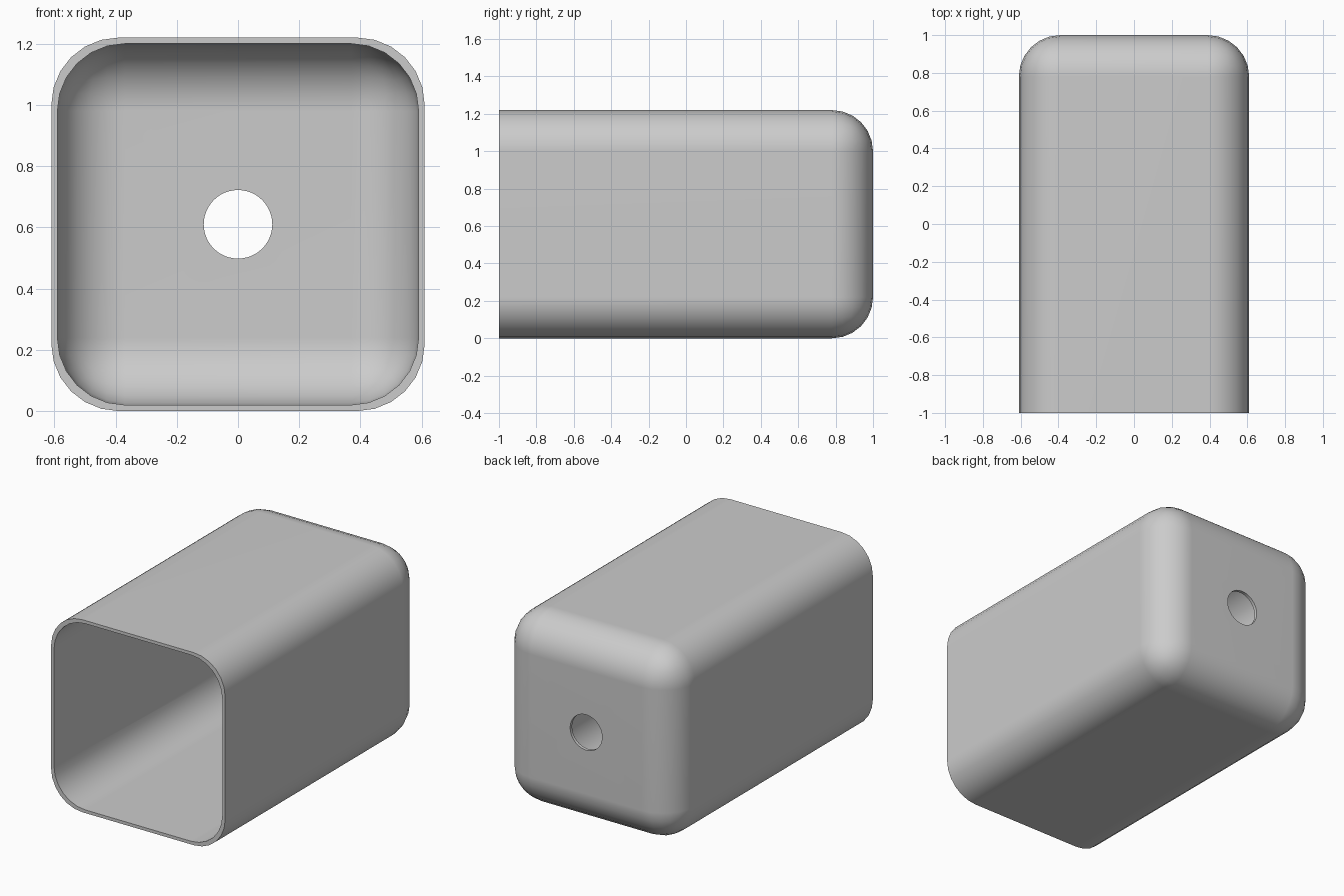
import bpy, bmesh, math
from mathutils import Matrix, Vector

if "Cube" in bpy.data.objects:
    bpy.data.objects.remove(bpy.data.objects["Cube"])

W, H, R, T = 0.61, 1.22, 0.22, 0.02   # half width, height, corner radius, wall


def rounded_box(name, half, y0, y1, radius):
    """Box with every edge rounded except those around its front end."""
    bm = bmesh.new()
    size = Vector((2 * half, y1 - y0, 2 * half))
    place = Matrix.Translation((0, (y0 + y1) / 2, H / 2)) @ Matrix.Diagonal(size.to_4d())
    bmesh.ops.create_cube(bm, size=1, matrix=place)
    edges = [e for e in bm.edges if any(v.co.y > y0 + 0.01 for v in e.verts)]
    bmesh.ops.bevel(bm, geom=edges, offset=radius, segments=6, profile=0.5, affect='EDGES')
    return add_object(name, bm)


def add_object(name, bm):
    mesh = bpy.data.meshes.new(name)
    bm.to_mesh(mesh)
    bm.free()
    obj = bpy.data.objects.new(name, mesh)
    bpy.context.collection.objects.link(obj)
    return obj


# Outer shell, open toward the front
shell = rounded_box("housing", W, -1, 1, R)

# Hollow interior
cavity = rounded_box("cavity_cutter", W - T, -1.2, 1 - T, R)

# Round hole through the back wall
bm = bmesh.new()
bmesh.ops.create_cone(bm, cap_ends=True, segments=48, radius1=0.112, radius2=0.112, depth=0.4,
                      matrix=Matrix.Translation((0, 1, H / 2)) @ Matrix.Rotation(math.pi / 2, 4, 'X'))
hole = add_object("hole_cutter", bm)

bpy.context.view_layer.objects.active = shell
shell.select_set(True)
for cutter in (cavity, hole):
    mod = shell.modifiers.new(cutter.name, 'BOOLEAN')
    mod.operation = 'DIFFERENCE'
    mod.solver = 'EXACT'
    mod.object = cutter
    bpy.ops.object.modifier_apply(modifier=mod.name)
    bpy.data.objects.remove(cutter)

# Smooth rounded corners with crisp rims and flat walls
bpy.ops.object.shade_smooth_by_angle(angle=math.radians(30))
normals = shell.modifiers.new("flat_walls", 'WEIGHTED_NORMAL')
normals.keep_sharp = True
